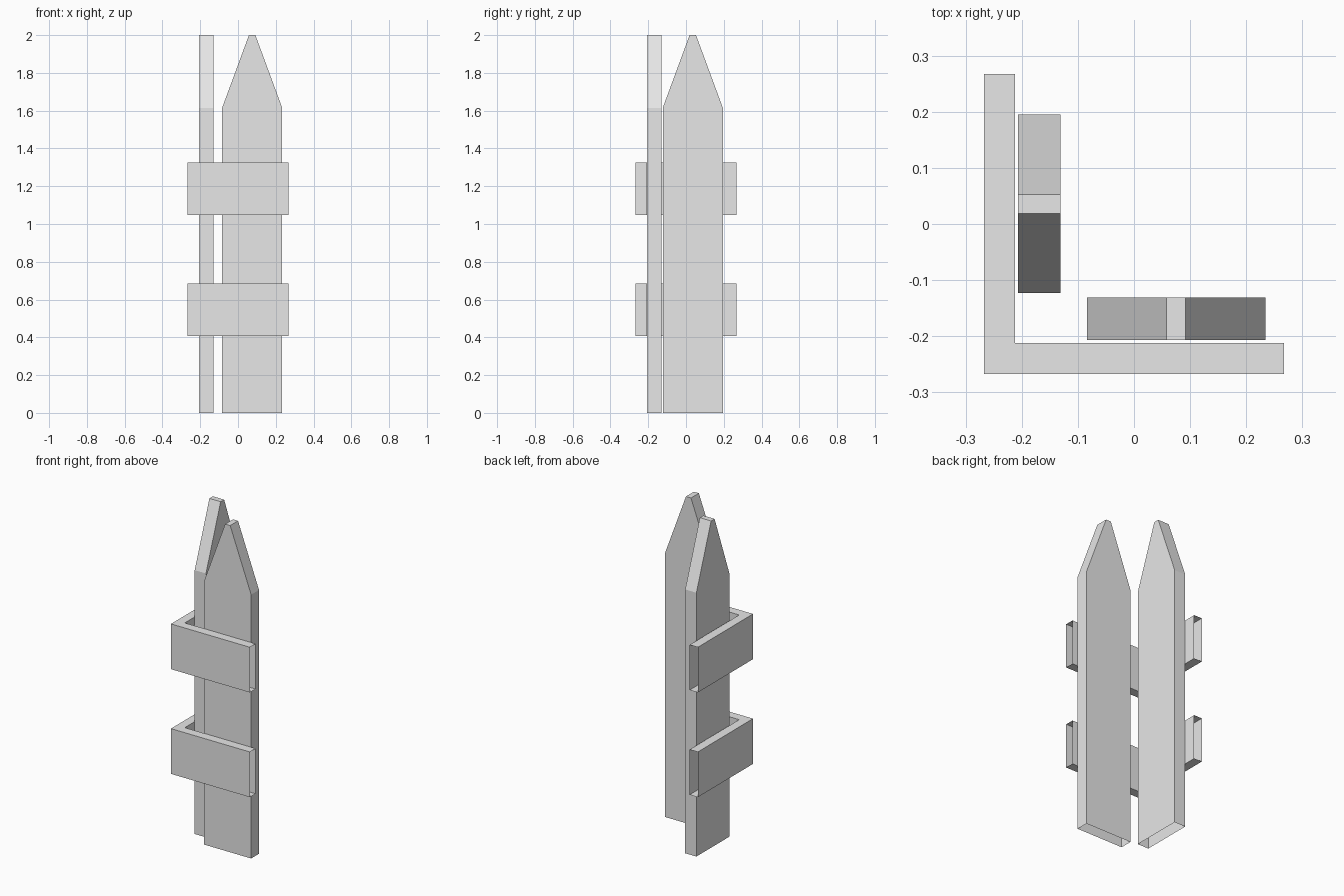
import bpy
import bmesh

old = bpy.data.objects.get("Cube")
if old:
    bpy.data.objects.remove(old, do_unlink=True)

grey = bpy.data.materials.new("light_grey")
grey.use_nodes = True
grey.diffuse_color = (0.8, 0.8, 0.8, 1)
grey.node_tree.nodes["Principled BSDF"].inputs["Base Color"].default_value = (0.8, 0.8, 0.8, 1)


def extrude_profile(name, points, offset, is_open):
    """Extrude a closed outline by offset; drop faces whose centre passes is_open."""
    bm = bmesh.new()
    face = bm.faces.new([bm.verts.new(p) for p in points])
    result = bmesh.ops.extrude_face_region(bm, geom=[face], use_keep_orig=True)
    moved = [v for v in result["geom"] if isinstance(v, bmesh.types.BMVert)]
    bmesh.ops.translate(bm, verts=moved, vec=offset)
    bmesh.ops.recalc_face_normals(bm, faces=bm.faces)
    unseen = [f for f in bm.faces if is_open(f.calc_center_median())]
    bmesh.ops.delete(bm, geom=unseen, context="FACES")
    mesh = bpy.data.meshes.new(name)
    bm.to_mesh(mesh)
    bm.free()
    mesh.materials.append(grey)
    obj = bpy.data.objects.new(name, mesh)
    bpy.context.collection.objects.link(obj)
    return obj


# Pointed pickets, hollow at the foot
def picket_outline(centre):
    half, tip, shoulder, top = 0.159, 0.017, 1.615, 2.0
    right = [(half, 0), (half, shoulder), (tip, top)]
    left = [(-u, z) for u, z in reversed(right)]
    return [(centre + u, z) for u, z in right + left]


def at_foot(c):
    return c.z < 0.01


extrude_profile("front_picket", [(u, -0.207, z) for u, z in picket_outline(0.075)],
                (0, 0.076, 0), at_foot)
extrude_profile("side_picket", [(-0.207, u, z) for u, z in picket_outline(0.036)],
                (0.076, 0, 0), at_foot)

# L-shaped corner rails, hollow at both ends
outer, inner, end = -0.267, -0.212, 0.267
corner = [(outer, outer), (end, outer), (end, inner),
          (inner, inner), (inner, end), (outer, end)]


def at_rail_end(c):
    return max(c.x, c.y) > end - 0.01


for name, base in (("lower_rail", 0.407), ("upper_rail", 1.048)):
    extrude_profile(name, [(x, y, base) for x, y in corner], (0, 0, 0.277), at_rail_end)
